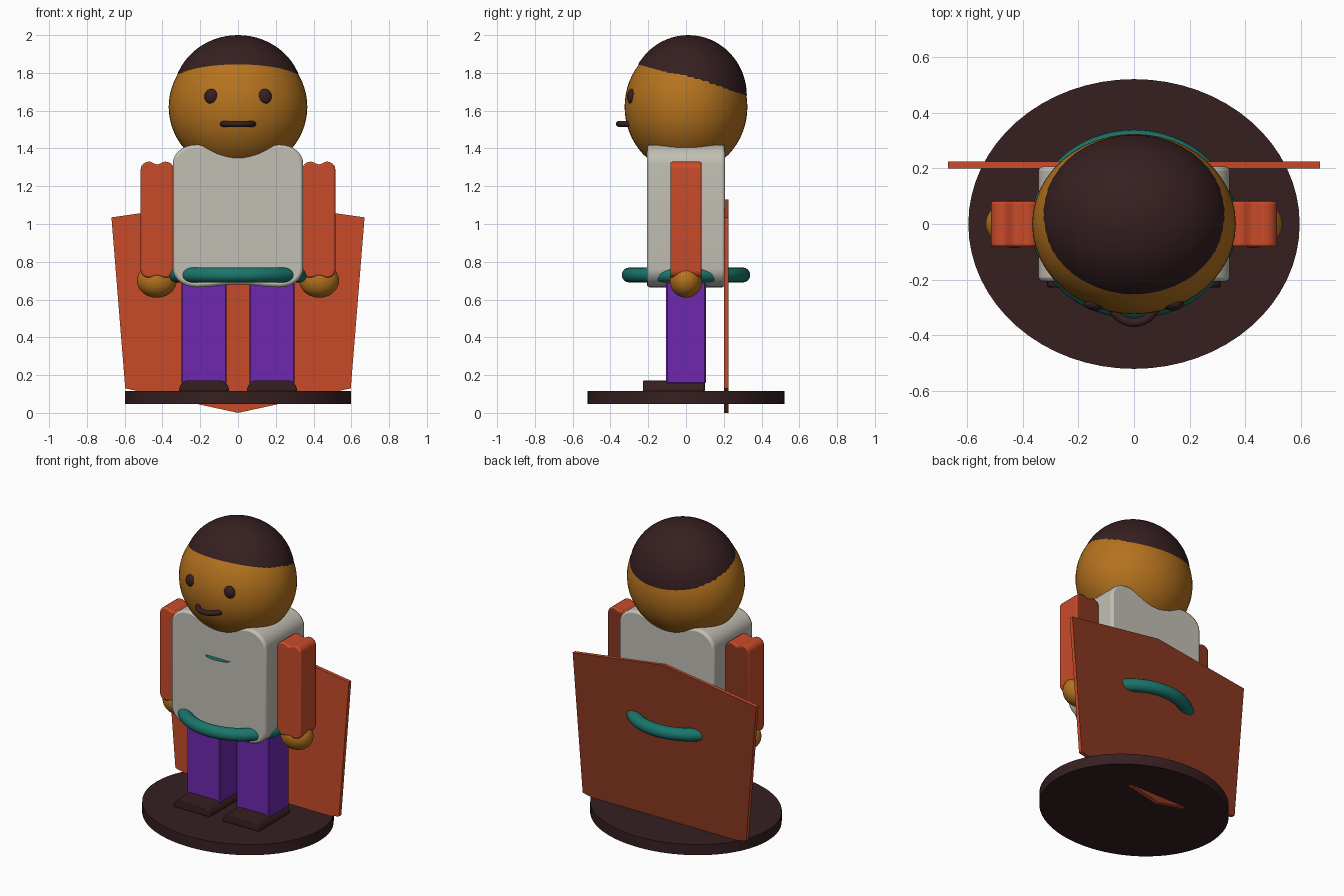
import bpy, bmesh, math
from mathutils import Vector

cube = bpy.data.objects.get("Cube")
if cube:
    bpy.data.objects.remove(cube, do_unlink=True)


def material(name, r, g, b):
    m = bpy.data.materials.new(name)
    m.use_nodes = True
    m.diffuse_color = (r, g, b, 1)
    m.node_tree.nodes["Principled BSDF"].inputs["Base Color"].default_value = (r, g, b, 1)
    return m


SKIN = material("warm brown skin", 0.46, 0.17, 0.013)
DARK = material("dark brown", 0.037, 0.014, 0.015)
RUST = material("rust orange", 0.58, 0.07, 0.023)
RUST_BACK = material("deep rust", 0.25, 0.037, 0.014)
CLOTH = material("pale grey cloth", 0.54, 0.52, 0.46)
PURPLE = material("purple", 0.158, 0.022, 0.43)
TEAL = material("teal", 0.01, 0.18, 0.147)


def finish(ob, name, mat, smooth=True, bevel=0, segments=2):
    ob.name = ob.data.name = name
    ob.data.materials.clear()
    ob.data.materials.append(mat)
    bpy.ops.object.select_all(action="DESELECT")
    ob.select_set(True)
    bpy.context.view_layer.objects.active = ob
    if bevel:
        mod = ob.modifiers.new("soft edges", "BEVEL")
        mod.width, mod.segments = bevel, segments
        mod.limit_method, mod.angle_limit = "ANGLE", math.radians(50)
    if smooth:
        bpy.ops.object.shade_smooth_by_angle(angle=math.radians(35))
    return ob


def from_bmesh(bm, name, mat, **kw):
    bmesh.ops.recalc_face_normals(bm, faces=bm.faces)
    me = bpy.data.meshes.new(name)
    bm.to_mesh(me)
    bm.free()
    ob = bpy.data.objects.new(name, me)
    bpy.context.collection.objects.link(ob)
    return finish(ob, name, mat, **kw)


def ellipsoid(name, mat, centre, radii, cut=None):
    bm = bmesh.new()
    bmesh.ops.create_uvsphere(bm, u_segments=48, v_segments=32, radius=1)
    for v in bm.verts:
        v.co = Vector(c + r * k for c, r, k in zip(centre, radii, v.co))
    if cut:
        bmesh.ops.bisect_plane(bm, geom=bm.verts[:] + bm.edges[:] + bm.faces[:],
                               plane_co=cut[0], plane_no=cut[1], clear_inner=True)
    return from_bmesh(bm, name, mat)


def plate(name, mat, outline, y0, y1, **kw):
    """Extrude an (x, z) outline from y0 to y1."""
    bm = bmesh.new()
    face = bm.faces.new([bm.verts.new((x, y0, z)) for x, z in outline])
    new = bmesh.ops.extrude_face_region(bm, geom=[face])["geom"]
    bmesh.ops.translate(bm, vec=(0, y1 - y0, 0),
                        verts=[g for g in new if isinstance(g, bmesh.types.BMVert)])
    return from_bmesh(bm, name, mat, **kw)


def darken_back(ob):
    """Give the faces that look backwards the deeper rust."""
    ob.data.materials.append(RUST_BACK)
    for p in ob.data.polygons:
        p.material_index = int(p.normal.y > 0.9)


def box(name, mat, low, high, **kw):
    outline = [(low[0], low[2]), (high[0], low[2]), (high[0], high[2]), (low[0], high[2])]
    return plate(name, mat, outline, low[1], high[1], **kw)


def cushion(cx, half, peak, z0, z1, corner, dip_top, dip_bottom):
    """Rounded outline with a soft dip in the middle of its top and bottom."""
    def edge(z, sign, dip):
        pts = []
        for i in range(9):
            a = math.pi / 2 * i / 8
            pts.append((peak + (half - peak) * math.cos(a), z - sign * corner * (1 - math.sin(a))))
        for i in range(1, 16):
            x = peak * (1 - i / 8)
            pts.append((x, z - sign * dip * (0.5 + 0.5 * math.cos(math.pi * x / peak))))
        return pts + [(-x, h) for x, h in reversed(pts[:9])]
    ring = edge(z1, 1, dip_top) + edge(z0, -1, dip_bottom)[::-1]
    return [(cx + x, z) for x, z in ring]


def tube(name, mat, points, radius):
    cu = bpy.data.curves.new(name, "CURVE")
    cu.dimensions, cu.bevel_depth, cu.bevel_resolution = "3D", radius, 4
    cu.use_fill_caps = True
    sp = cu.splines.new("POLY")
    sp.points.add(len(points) - 1)
    for p, co in zip(sp.points, points):
        p.co = (*co, 1)
    ob = bpy.data.objects.new(name, cu)
    bpy.context.collection.objects.link(ob)
    bpy.ops.object.select_all(action="DESELECT")
    ob.select_set(True)
    bpy.context.view_layer.objects.active = ob
    bpy.ops.object.convert(target="MESH")
    return finish(bpy.context.object, name, mat)


# Oval stand
bpy.ops.mesh.primitive_cylinder_add(vertices=64, radius=1, depth=0.07, location=(0, 0, 0.081))
stand = bpy.context.object
stand.scale = (0.597, 0.522, 1)
finish(stand, "stand", DARK)

# Cape
right_side = [(0, 0), (0.597, 0.13), (0.67, 1.035), (0, 1.13)]
outline = right_side + [(-x, z) for x, z in right_side[2:0:-1]]
darken_back(plate("cape", RUST, outline, 0.2, 0.225, smooth=False))

# Torso, belt and chest trim
plate("torso", CLOTH, cushion(0, 0.345, 0.22, 0.665, 1.42, 0.1, 0.06, 0.015),
      -0.207, 0.207, bevel=0.015)
bpy.ops.mesh.primitive_torus_add(major_segments=64, minor_segments=16, major_radius=0.30,
                                 minor_radius=0.04, location=(0, 0, 0.73))
belt = bpy.context.object
belt.scale = (1.09, 1, 1)
finish(belt, "belt", TEAL)
bpy.ops.mesh.primitive_circle_add(vertices=32, radius=1, fill_type="NGON",
                                  location=(0, -0.2, 1.17))
trim = bpy.context.object
trim.scale = (0.09, 0.045, 1)
finish(trim, "chest_trim", TEAL, smooth=False)

# Limbs
for side, s in (("left", 1), ("right", -1)):
    arm = cushion(s * 0.428, 0.087, 0.043, 0.715, 1.33, 0.04, 0.014, 0.008)
    darken_back(plate(side + "_arm", RUST, arm, -0.083, 0.083, bevel=0.01))
    ellipsoid(side + "_hand", SKIN, (s * 0.43, 0, 0.70), (0.105, 0.086, 0.09))
    cx = s * 0.18
    box(side + "_leg", PURPLE, (cx - 0.12, -0.105, 0.155), (cx + 0.12, 0.105, 0.70),
        smooth=False, bevel=0.006, segments=1)
    # Shoe: flat sole with a rounded top
    shoe = []
    for k in (1, -1):
        arc = [(cx + k * (0.085 + 0.048 * math.cos(a)), 0.114 + 0.058 * math.sin(a))
               for a in (math.pi / 12 * i for i in range(7))]
        shoe += arc[::k]
    plate(side + "_shoe", DARK, shoe, -0.228, 0.1, bevel=0.006)
    ellipsoid(side + "_eye", DARK, (s * 0.14, -0.288, 1.675), (0.038, 0.024, 0.04))

# Head, with hair as a cap trimmed along a tilted plane
ellipsoid("head", SKIN, (0, 0, 1.62), (0.367, 0.325, 0.35))
ellipsoid("hair", DARK, (0, 0.012, 1.68), (0.343, 0.31, 0.32),
          cut=((0, 0, 1.773), (0, 0.274, 0.962)))

# Curved mouth
arc = [math.pi * (i / 16 - 0.5) for i in range(17)]
tube("mouth", DARK, [(0.085 * math.sin(a), -0.27 - 0.085 * math.cos(a), 1.53) for a in arc], 0.016)
